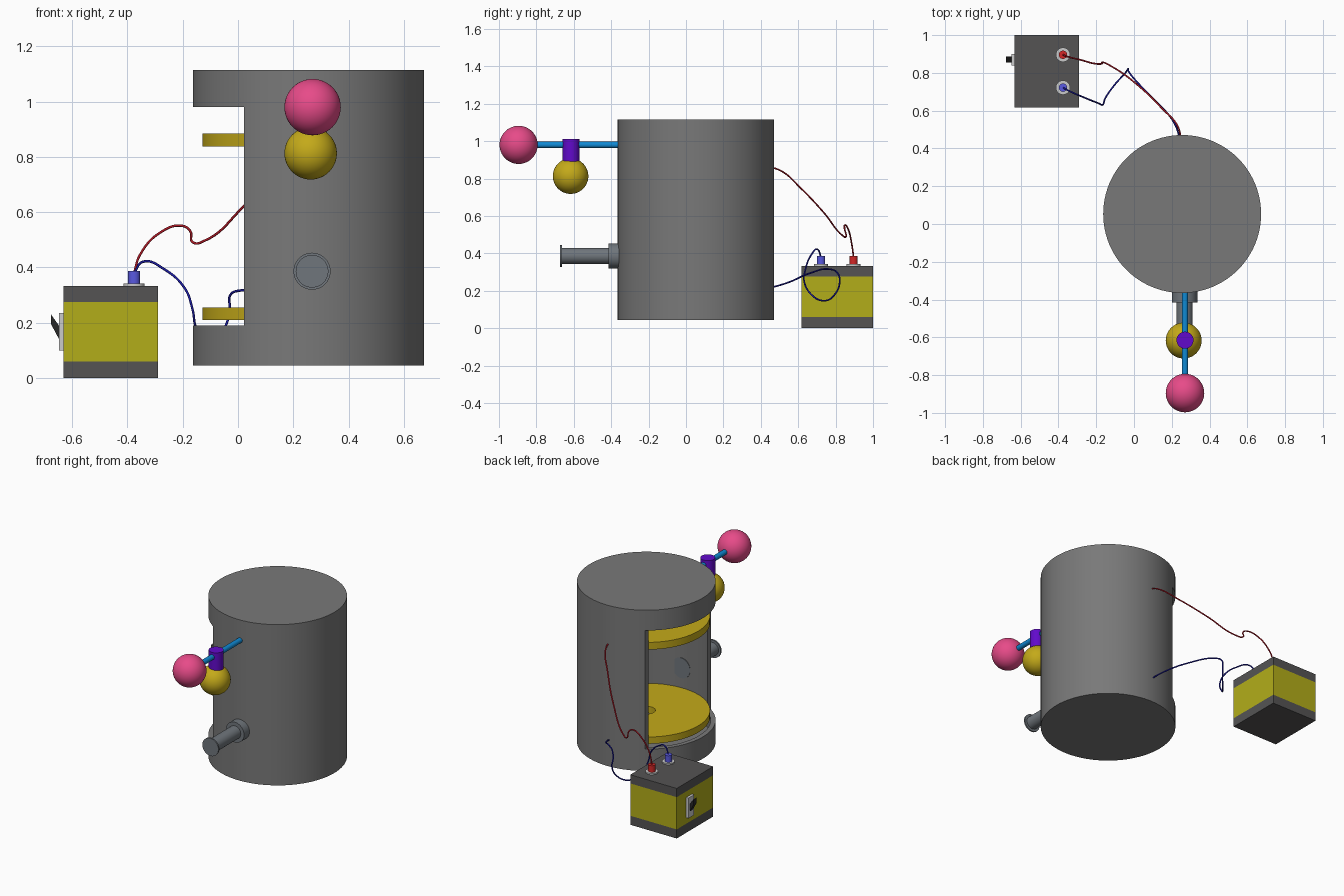
import bpy, bmesh
from math import pi, cos, sin, radians

if "Cube" in bpy.data.objects:
    bpy.data.objects.remove(bpy.data.objects["Cube"])

MATS = {}
COLORS = {
    "housing_grey": (0.19, 0.19, 0.19), "scope_grey": (0.16, 0.18, 0.20),
    "brass": (0.55, 0.40, 0.01), "pink": (0.80, 0.07, 0.25),
    "blue": (0.005, 0.25, 0.65), "purple": (0.12, 0.003, 0.60),
    "dark": (0.09, 0.088, 0.088), "battery_yellow": (0.45, 0.42, 0.01),
    "light": (0.6, 0.6, 0.6), "red_post": (0.65, 0.02, 0.02),
    "blue_post": (0.10, 0.10, 0.75), "red_wire": (0.45, 0.01, 0.02),
    "blue_wire": (0.01, 0.01, 0.35), "black": (0.02, 0.02, 0.02),
}


def finish(obj, color=None, smooth=False):
    if color:
        if color not in MATS:
            MATS[color] = bpy.data.materials.new(color)
            MATS[color].diffuse_color = (*COLORS[color], 1)
        obj.data.materials.append(MATS[color])
    if smooth:
        bpy.ops.object.select_all(action='DESELECT')
        obj.select_set(True)
        bpy.context.view_layer.objects.active = obj
        bpy.ops.object.shade_smooth_by_angle(angle=radians(35))
    return obj


def mesh_object(name, bm):
    bmesh.ops.recalc_face_normals(bm, faces=bm.faces)
    me = bpy.data.meshes.new(name)
    bm.to_mesh(me)
    bm.free()
    obj = bpy.data.objects.new(name, me)
    bpy.context.collection.objects.link(obj)
    return obj


def lathe(name, profile, loc, color=None, closed=False, forward=False, n=64):
    """Revolve (radius, height) points about z, or about -y when forward."""
    bm = bmesh.new()
    rings = [[bm.verts.new((r * cos(2 * pi * k / n), r * sin(2 * pi * k / n), h))
              for k in range(n)] for r, h in profile]
    if closed:
        rings.append(rings[0])
    for a, b in zip(rings, rings[1:]):
        for k in range(n):
            j = (k + 1) % n
            bm.faces.new((a[k], a[j], b[j], b[k]))
    if not closed:
        bm.faces.new(rings[0])
        bm.faces.new(rings[-1])
    obj = mesh_object(name, bm)
    obj.location = loc
    if forward:
        obj.rotation_euler.x = pi / 2
    return finish(obj, color, True)


def box(name, lo, hi, color=None):
    bm = bmesh.new()
    bmesh.ops.create_cube(bm, size=1)
    for v in bm.verts:
        v.co = [(a + b) / 2 + c * (b - a) for a, b, c in zip(lo, hi, v.co)]
    return finish(mesh_object(name, bm), color)


def ball(name, loc, r, color):
    bm = bmesh.new()
    bmesh.ops.create_uvsphere(bm, u_segments=48, v_segments=24, radius=r)
    obj = mesh_object(name, bm)
    obj.location = loc
    return finish(obj, color, True)


def cut(obj, cutter):
    mod = obj.modifiers.new("cut", 'BOOLEAN')
    mod.operation, mod.solver, mod.object = 'DIFFERENCE', 'EXACT', cutter
    bpy.context.view_layer.update()
    dg = bpy.context.evaluated_depsgraph_get()
    me = bpy.data.meshes.new_from_object(obj.evaluated_get(dg))
    obj.modifiers.clear()
    obj.data = me
    bpy.data.objects.remove(cutter)


def wire(name, points, color):
    cu = bpy.data.curves.new(name, 'CURVE')
    cu.dimensions = '3D'
    cu.bevel_depth, cu.bevel_resolution, cu.resolution_u = 0.0045, 2, 10
    cu.use_fill_caps = True
    sp = cu.splines.new('BEZIER')
    sp.bezier_points.add(len(points) - 1)
    for bp, p in zip(sp.bezier_points, points):
        bp.co = p
        bp.handle_left_type = bp.handle_right_type = 'AUTO'
    obj = bpy.data.objects.new(name, cu)
    bpy.context.collection.objects.link(obj)
    return finish(obj, color)


CX, CY = 0.255, 0.053

# Hollow chamber with a side window
chamber = lathe("chamber", [(0.418, 0.045), (0.418, 1.115)], (CX, CY, 0), n=96)
cut(chamber, lathe("cavity", [(0.388, 0.085), (0.388, 1.075)], (CX, CY, 0), n=96))
cut(chamber, box("window", (-0.4, -0.6, 0.19), (0.022, 0.7, 0.98)))
finish(chamber, "housing_grey", True)

# Pair of plates with a centre hole
for name, z0, z1 in (("lower_plate", 0.21, 0.255), ("upper_plate", 0.837, 0.885)):
    lathe(name, [(0.055, z0), (0.384, z0), (0.384, z1), (0.055, z1)],
          (CX, CY, 0), "brass", closed=True, n=96)

# Viewing scope on the front
lathe("scope", [(0.067, 0.33), (0.067, 0.415), (0.043, 0.415), (0.043, 0.663),
                (0.059, 0.663), (0.059, 0.673)],
      (0.268, 0, 0.386), "scope_grey", forward=True)

# Spray bulb, tube and reservoir
ball("spray_bulb", (0.27, -0.895, 0.98), 0.102, "pink")
lathe("spray_tube", [(0.017, 0.30), (0.017, 0.85)], (0.27, 0, 0.98), "blue",
      forward=True, n=32)
lathe("reservoir_neck", [(0.045, 0.86), (0.045, 1.012)], (0.27, -0.615, 0), "purple", n=40)
ball("reservoir", (0.263, -0.617, 0.813), 0.095, "brass")

# Battery body in three bands
for name, z0, z1, col in (("battery_base", 0, 0.06, "dark"),
                          ("battery_body", 0.06, 0.275, "battery_yellow"),
                          ("battery_top", 0.275, 0.333, "dark")):
    box(name, (-0.632, 0.617, z0), (-0.29, 1.0, z1), col)

# Terminals
for side, y in (("blue", 0.722), ("red", 0.896)):
    lathe(side + "_washer", [(0.038, 0.33), (0.038, 0.342)], (-0.376, y, 0), "light", n=40)
    lathe(side + "_terminal", [(0.022, 0.34), (0.022, 0.386)], (-0.376, y, 0),
          side + "_post", n=32)

# Rocker switch on the left side of the battery
box("switch_plate", (-0.648, 0.84, 0.10), (-0.63, 0.90, 0.235), "light")
bm = bmesh.new()
side = [(-0.645, 0.135), (-0.677, 0.195), (-0.677, 0.23), (-0.645, 0.185)]
face = bm.faces.new([bm.verts.new((x, 0.855, z)) for x, z in side])
ext = bmesh.ops.extrude_face_region(bm, geom=[face])
for v in ext["geom"]:
    if isinstance(v, bmesh.types.BMVert):
        v.co.y = 0.886
finish(mesh_object("switch_rocker", bm), "black")

# Wires from terminals to the plates
wire("red_lead", [(-0.376, 0.896, 0.38), (-0.355, 0.887, 0.445), (-0.28, 0.868, 0.527),
                  (-0.20, 0.848, 0.55), (-0.172, 0.848, 0.53), (-0.165, 0.856, 0.492),
                  (-0.12, 0.835, 0.497), (0.02, 0.735, 0.62), (0.15, 0.61, 0.752),
                  (0.235, 0.51, 0.84), (0.25, 0.43, 0.868)], "red_wire")
wire("blue_lead", [(-0.376, 0.722, 0.38), (-0.345, 0.705, 0.42), (-0.265, 0.67, 0.392),
                   (-0.19, 0.64, 0.32), (-0.165, 0.632, 0.25), (-0.15, 0.67, 0.18),
                   (-0.10, 0.74, 0.147), (-0.05, 0.795, 0.18), (-0.03, 0.822, 0.25),
                   (-0.03, 0.81, 0.295), (0.0, 0.77, 0.315), (0.10, 0.665, 0.295),
                   (0.21, 0.54, 0.242), (0.25, 0.43, 0.21)], "blue_wire")

for m in bpy.data.materials:
    if m.users and not m.is_grease_pencil:
        m.use_nodes = True
        m.node_tree.nodes["Principled BSDF"].inputs["Base Color"].default_value = m.diffuse_color
